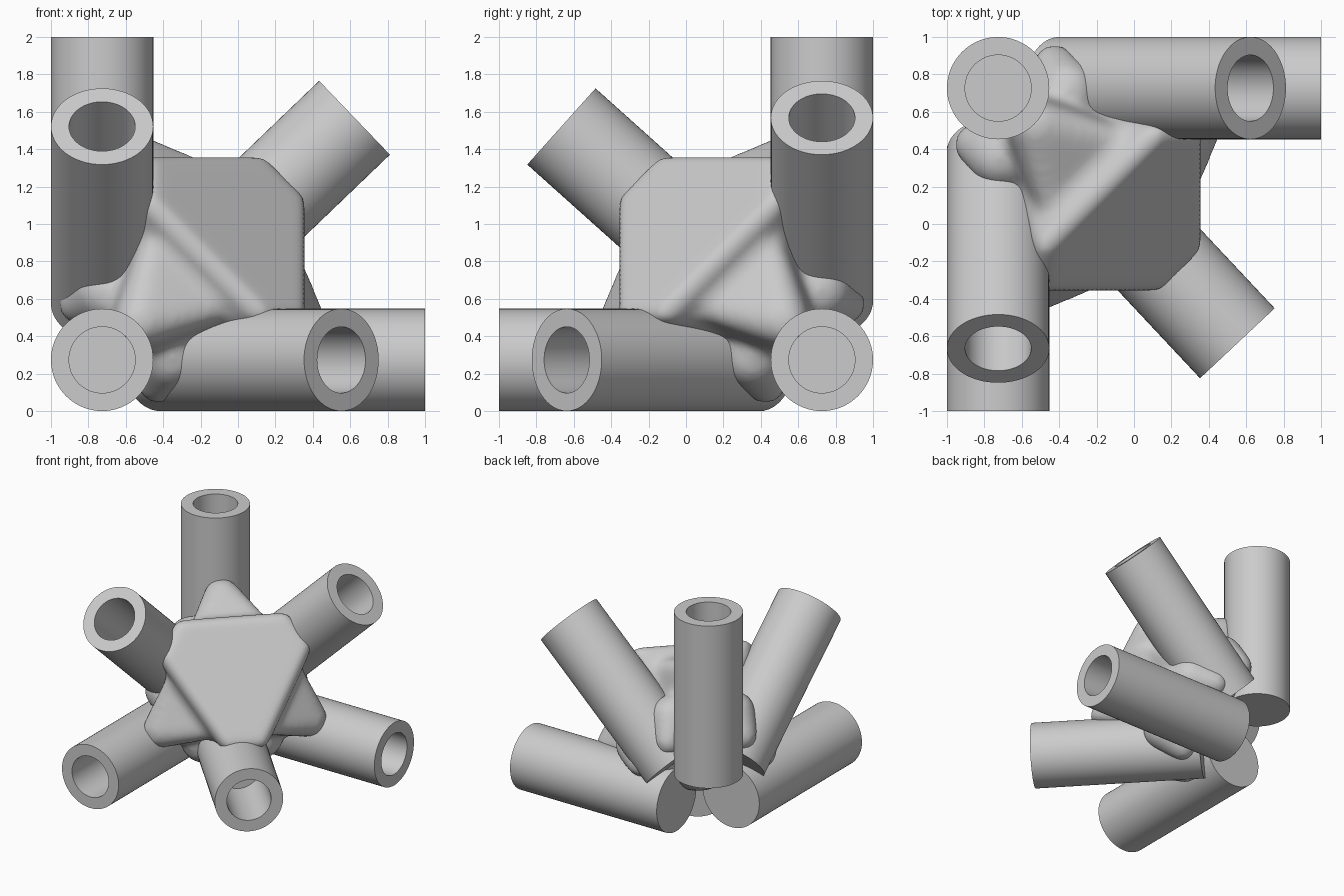
import bpy, bmesh, math
from itertools import permutations
from mathutils import Vector, Matrix

if "Cube" in bpy.data.objects:
    bpy.data.objects.remove(bpy.data.objects["Cube"])

R, BORE, DEPTH = 0.2735, 0.177, 0.6
CORNER = Vector((-1 + R, 1 - R, R))

grey = bpy.data.materials.new("light grey")
grey.use_nodes = True
colour = (0.6, 0.6, 0.6, 1)
grey.diffuse_color = colour
grey.node_tree.nodes["Principled BSDF"].inputs["Base Color"].default_value = colour


def place(u, v, w):
    """Corner coordinates, running right, forward and up, to world ones."""
    return CORNER + Vector((u, -v, w))


def add_object(name, bm):
    bmesh.ops.recalc_face_normals(bm, faces=bm.faces)
    mesh = bpy.data.meshes.new(name)
    bm.to_mesh(mesh)
    bm.free()
    mesh.materials.append(grey)
    obj = bpy.data.objects.new(name, mesh)
    bpy.context.collection.objects.link(obj)
    return obj


def smooth(obj, angle):
    bpy.ops.object.select_all(action='DESELECT')
    obj.select_set(True)
    bpy.context.view_layer.objects.active = obj
    bpy.ops.object.shade_smooth_by_angle(angle=math.radians(angle))


def tube(name, direction, start, end):
    """Lathed tube with a closed inner end and a blind bore."""
    bm = bmesh.new()
    profile = [(0, start), (R, start), (R, end), (BORE, end),
               (BORE, end - DEPTH), (0, end - DEPTH)]
    verts = [bm.verts.new((r, 0, h)) for r, h in profile]
    edges = [bm.edges.new(pair) for pair in zip(verts, verts[1:])]
    bmesh.ops.spin(bm, geom=verts + edges, axis=(0, 0, 1), cent=(0, 0, 0),
                   angle=math.tau, steps=64)
    bmesh.ops.remove_doubles(bm, verts=bm.verts, dist=0.0001)
    d = Vector((direction[0], -direction[1], direction[2]))
    turn = d.to_track_quat('Z', 'Y').to_matrix().to_4x4()
    bm.transform(Matrix.Translation(CORNER) @ turn)
    smooth(add_object(name, bm), 40)


def add_hull(bm, balls):
    """Convex hull around balls given as (centre, radius)."""
    part = bmesh.new()
    for centre, radius in balls:
        bmesh.ops.create_icosphere(part, subdivisions=3, radius=radius,
                                   matrix=Matrix.Translation(place(*centre)))
    hull = bmesh.ops.convex_hull(part, input=part.verts)
    loose = {g for g in hull["geom_interior"] + hull["geom_unused"]
             if isinstance(g, bmesh.types.BMVert)}
    bmesh.ops.delete(part, geom=list(loose), context='VERTS')
    bmesh.ops.recalc_face_normals(part, faces=part.faces)
    mesh = bpy.data.meshes.new("hull_part")
    part.to_mesh(mesh)
    part.free()
    bm.from_mesh(mesh)
    bpy.data.meshes.remove(mesh)


# Three square tubes and three slanted ones, all aimed at one corner
tube("side_tube", (1, 0, 0), 0.31, 2 - R)
tube("front_tube", (0, 1, 0), 0.31, 2 - R)
tube("upright_tube", (0, 0, 1), 0.31, 2 - R)
tube("upper_side_tube", (1.35, 0, 1.295), 0.455, 1.87)
tube("upper_front_tube", (0, 1.395, 1.25), 0.455, 1.87)
tube("lower_slanted_tube", (1.28, 1.365, 0), 0.455, 1.87)

# Hub plate, facing outward between the slanted tubes
bm = bmesh.new()
core = ((0.32, 0.32, 0.32), 0.34)
add_hull(bm, [core] + [(p, 0.06) for p in permutations((0.84, 0.25, 1.04))])

# Lobes on the square tubes, each with a ramp up from the plate
for axis in range(3):
    def spun(p):
        return tuple(p[(i - axis) % 3] for i in range(3))
    add_hull(bm, [core, (spun((1.06, 0.2, 0.2)), 0.14),
                  (spun((0.93, 0.72, 0.3)), 0.06),
                  (spun((0.93, 0.3, 0.72)), 0.06)])

# Webs in the crotches, tapering towards the back
fronts = permutations((0.37, 0.02, 0.7))
backs = permutations((0.3, -0.12, 0.56))
for front, back in zip(fronts, backs):
    add_hull(bm, [((0.34, 0.34, 0.34), 0.24), (front, 0.18), (back, 0.12)])

hub = add_object("hub", bm)
remesh = hub.modifiers.new("blend", 'REMESH')
remesh.mode = 'VOXEL'
remesh.voxel_size = 0.025
remesh.use_smooth_shade = True
relax = hub.modifiers.new("relax", 'SMOOTH')
relax.factor = 0.5
relax.iterations = 30
smooth(hub, 80)
